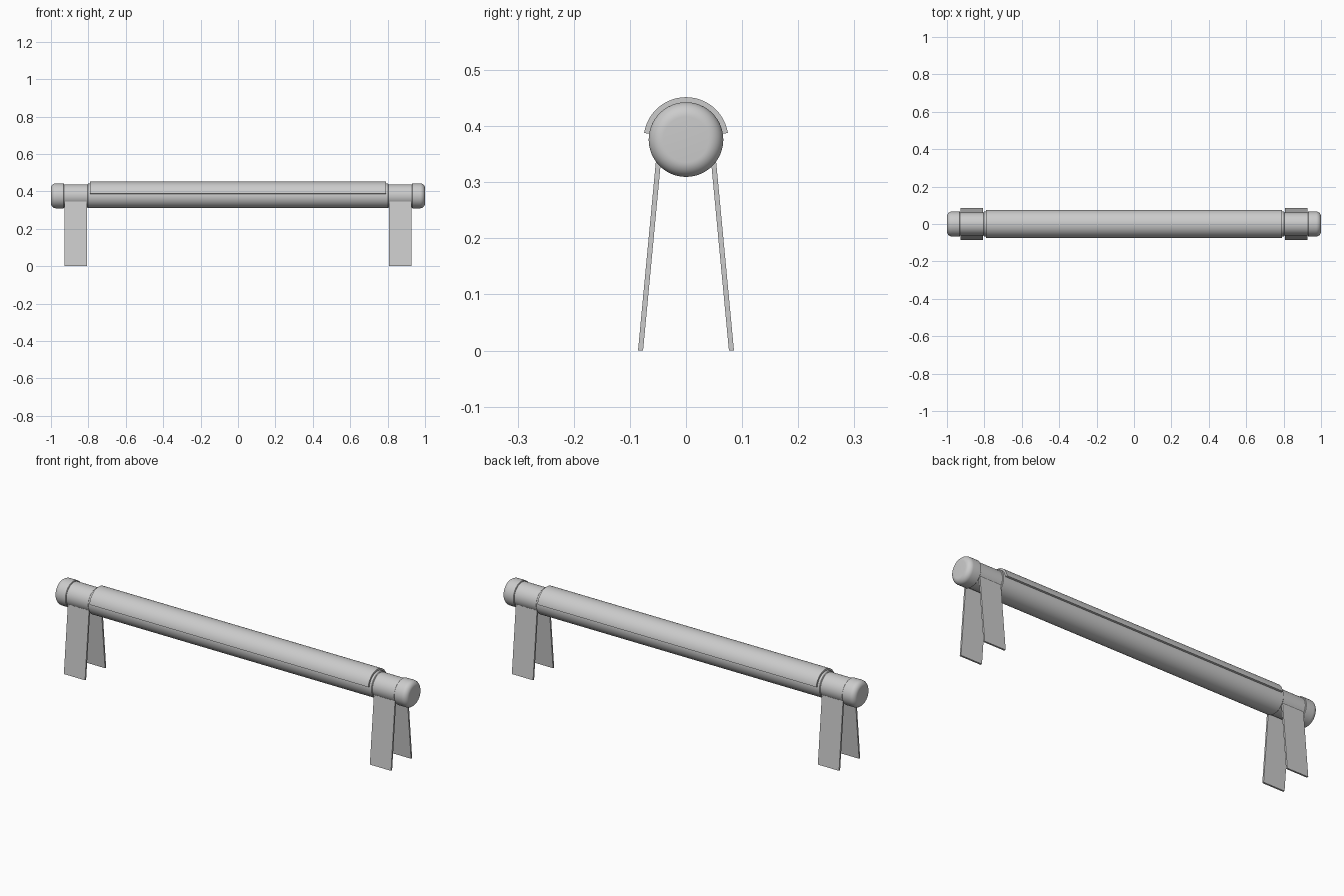
import bpy, bmesh, math

if "Cube" in bpy.data.objects:
    bpy.data.objects.remove(bpy.data.objects["Cube"])

CZ = 0.376  # height of the bar axis


def make_object(name, bm, angle=35):
    bmesh.ops.recalc_face_normals(bm, faces=bm.faces)
    me = bpy.data.meshes.new(name)
    bm.to_mesh(me)
    bm.free()
    ob = bpy.data.objects.new(name, me)
    bpy.context.collection.objects.link(ob)
    bpy.ops.object.select_all(action='DESELECT')
    bpy.context.view_layer.objects.active = ob
    ob.select_set(True)
    bpy.ops.object.shade_smooth_by_angle(angle=math.radians(angle))
    return ob


def lathe_x(name, profile, n=64):
    """Revolve (x, radius) points around the bar axis and close both ends."""
    bm = bmesh.new()
    rings = []
    for x, r in profile:
        rings.append([bm.verts.new((x, r * math.cos(2 * math.pi * i / n),
                                    CZ + r * math.sin(2 * math.pi * i / n))) for i in range(n)])
    for a, b in zip(rings, rings[1:]):
        for i in range(n):
            j = (i + 1) % n
            bm.faces.new((a[i], a[j], b[j], b[i]))
    bm.faces.new(rings[0])
    bm.faces.new(rings[-1])
    return make_object(name, bm)


def extrude_x(name, outline, x0, x1):
    """Extrude a closed (y, z) outline along x."""
    bm = bmesh.new()
    a = [bm.verts.new((x0, y, z)) for y, z in outline]
    b = [bm.verts.new((x1, y, z)) for y, z in outline]
    n = len(outline)
    for i in range(n):
        j = (i + 1) % n
        bm.faces.new((a[i], a[j], b[j], b[i]))
    bm.faces.new(a)
    bm.faces.new(b)
    return make_object(name, bm)


# main round bar
R = 0.066
lathe_x("bar_body", [(-0.805, R - 0.003), (-0.802, R), (0.802, R), (0.805, R - 0.003)])

# curved cover over the upper half of the bar
a0, steps = math.radians(9), 40
angles = [a0 + (math.pi - 2 * a0) * i / steps for i in range(steps + 1)]
outer = [(0.0755 * math.cos(a), CZ + 0.0755 * math.sin(a)) for a in angles]
inner = [(0.0655 * math.cos(a), CZ + 0.0655 * math.sin(a)) for a in reversed(angles)]
extrude_x("top_cover", outer + inner, -0.79, 0.79)

for s, side in ((-1, "left"), (1, "right")):
    # narrower neck between bar and end cap
    lathe_x(side + "_neck", [(s * 0.80, 0.0615), (s * 0.94, 0.0615)])

    # rounded end cap
    f = 0.026
    cap = [(s * 0.93, 0.0645), (s * 0.932, 0.0665)]
    cap += [(s * (1 - f + f * math.sin(t)), 0.0665 - f + f * math.cos(t))
            for t in [math.pi / 2 * i / 10 for i in range(11)]]
    lathe_x(side + "_end_cap", cap)

    # splayed flat legs
    for d, face in ((-1, "front"), (1, "back")):
        leg = [(d * 0.0855, 0), (d * 0.0765, 0), (d * 0.0425, 0.36), (d * 0.0515, 0.36)]
        extrude_x(f"{side}_{face}_leg", leg, s * 0.807, s * 0.927)
